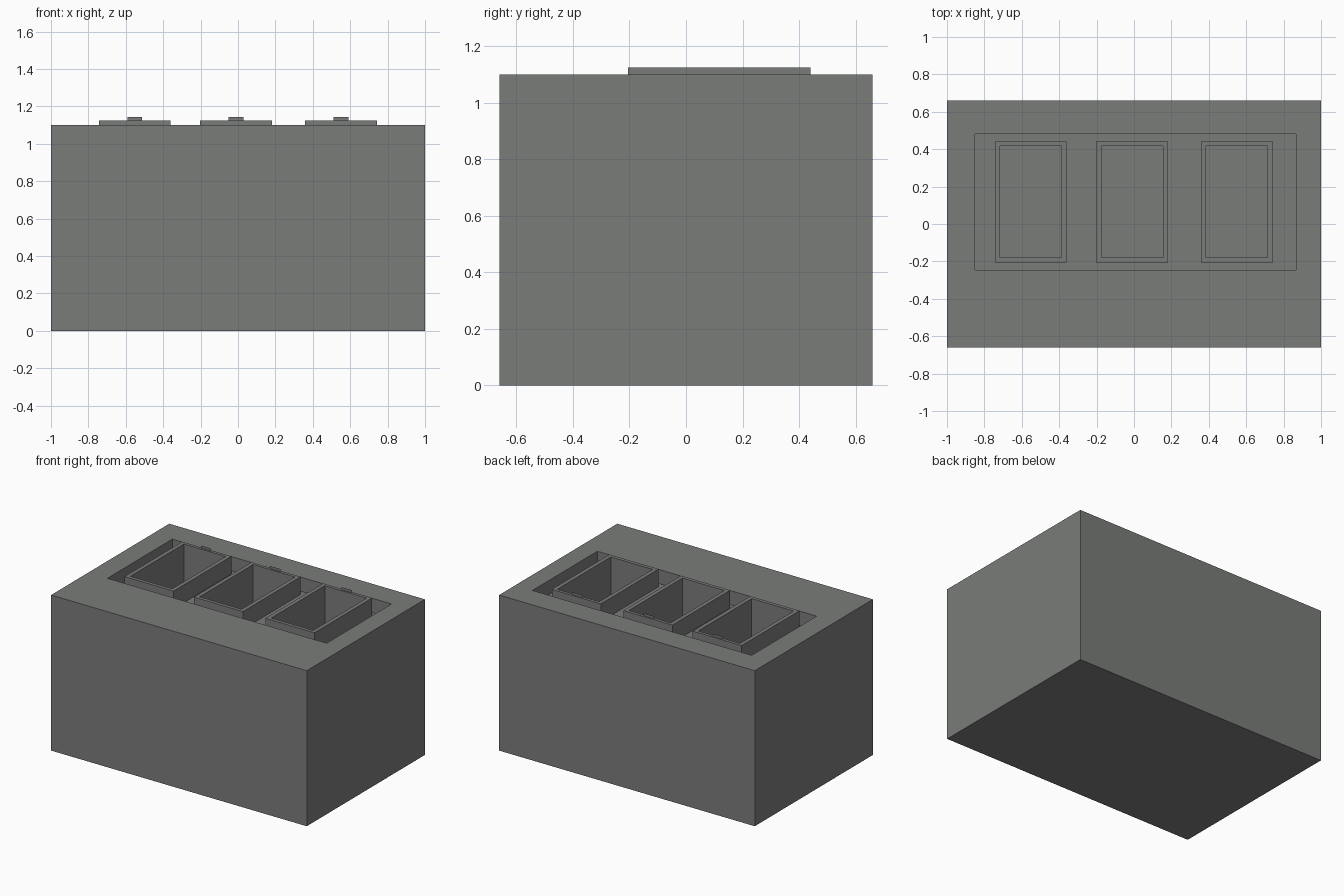
import bpy

if "Cube" in bpy.data.objects:
    bpy.data.objects.remove(bpy.data.objects["Cube"])

TOP, FLOOR, PIT, RIM = 1.10, 1.00, 0.55, 1.125

grey = bpy.data.materials.new("mid_grey")
grey.diffuse_color = (0.195, 0.203, 0.195, 1)
grey.use_nodes = True
grey.node_tree.nodes["Principled BSDF"].inputs["Base Color"].default_value = grey.diffuse_color


def make(name, verts, faces):
    mesh = bpy.data.meshes.new(name)
    mesh.from_pydata(verts, [], faces)
    mesh.materials.append(grey)
    obj = bpy.data.objects.new(name, mesh)
    bpy.context.collection.objects.link(obj)
    return obj


def box(name, x0, x1, y0, y1, z0, z1):
    v = [(x, y, z) for z in (z0, z1) for x, y in ((x0, y0), (x1, y0), (x1, y1), (x0, y1))]
    sides = [(i, (i + 1) % 4, (i + 1) % 4 + 4, i + 4) for i in range(4)]
    return make(name, v, [(3, 2, 1, 0), (4, 5, 6, 7)] + sides)


def cut(target, *size):
    cutter = box("cutter", *size)
    cutter.hide_render = True
    mod = target.modifiers.new("cut", 'BOOLEAN')
    mod.operation, mod.solver, mod.object = 'DIFFERENCE', 'EXACT', cutter
    bpy.context.view_layer.objects.active = target
    bpy.ops.object.modifier_apply(modifier=mod.name)
    bpy.data.objects.remove(cutter)


# cabinet block with a shallow recess in the top
body = box("cabinet_body", -1, 1, -0.66, 0.66, 0, TOP)
cut(body, -0.85, 0.865, -0.245, 0.48, FLOOR, TOP + 0.2)

for i, cx in enumerate((-0.552, -0.01, 0.55), 1):
    inner = (cx - 0.164, cx + 0.164, -0.18, 0.418)
    # deep pit below each bin
    cut(body, *inner, PIT, TOP + 0.2)
    # raised bin collar
    collar = box(f"bin_collar_{i}", cx - 0.192, cx + 0.192, -0.205, 0.44, FLOOR, RIM)
    cut(collar, *inner, FLOOR - 0.1, RIM + 0.1)
    # flat tab standing on the back rim, facing front
    make(f"back_tab_{i}",
         [(cx - 0.04, 0.43, RIM), (cx + 0.04, 0.43, RIM),
          (cx + 0.04, 0.43, 1.143), (cx - 0.04, 0.43, 1.143)], [(0, 1, 2, 3)])
